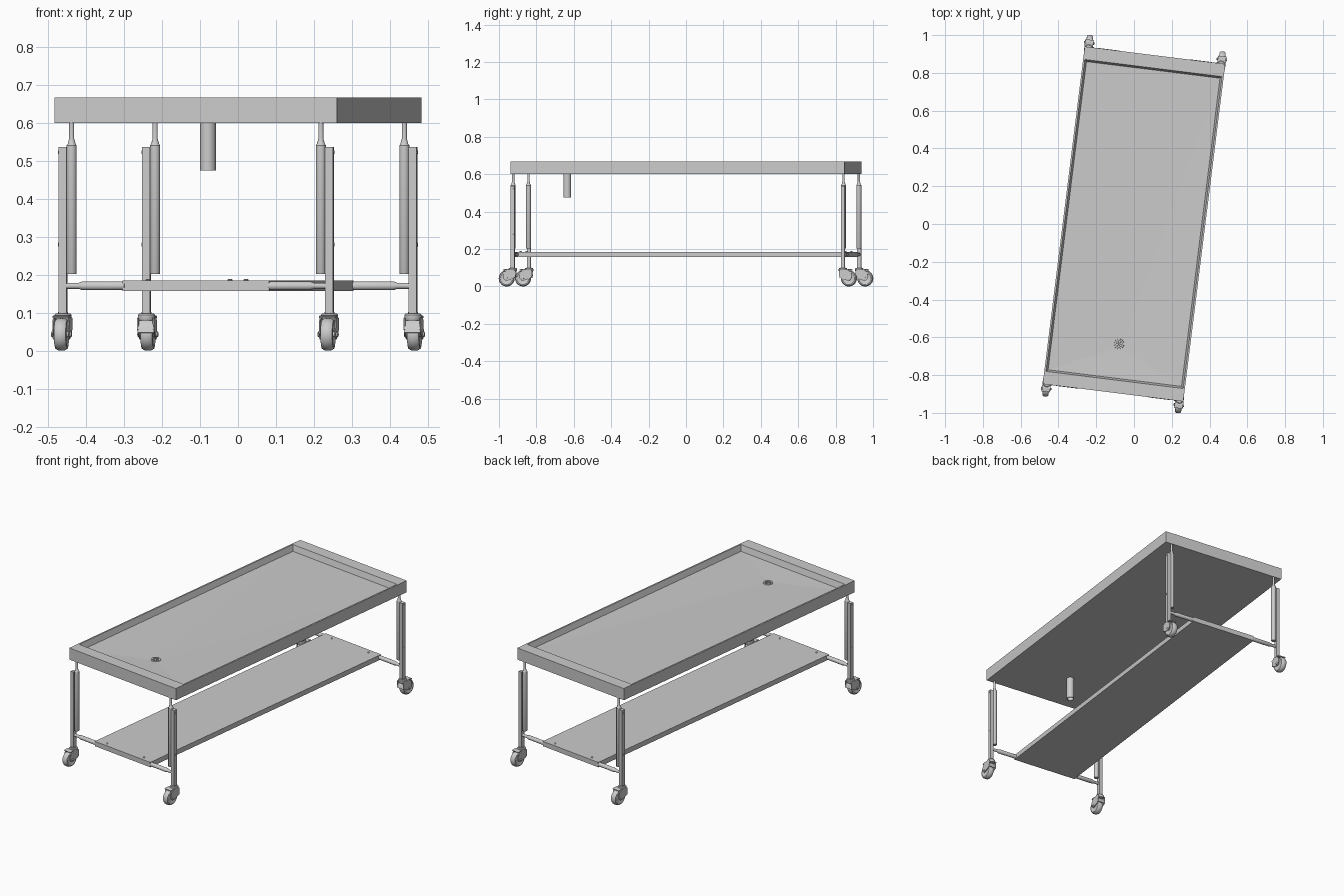
import bpy, bmesh, math
from mathutils import Matrix, Vector

if "Cube" in bpy.data.objects:
    bpy.data.objects.remove(bpy.data.objects["Cube"])

TURN = math.radians(-7.1)          # whole table is turned slightly about z


def finish(name, bm, smooth=True):
    bmesh.ops.recalc_face_normals(bm, faces=bm.faces)
    me = bpy.data.meshes.new(name)
    bm.to_mesh(me)
    bm.free()
    ob = bpy.data.objects.new(name, me)
    bpy.context.collection.objects.link(ob)
    ob.rotation_euler.z = TURN
    if smooth:
        bpy.ops.object.select_all(action='DESELECT')
        ob.select_set(True)
        bpy.context.view_layer.objects.active = ob
        bpy.ops.object.shade_smooth_by_angle(angle=math.radians(35))
    return ob


def box(bm, center, size):
    m = Matrix.Translation(center) @ Matrix.Diagonal((*size, 1))
    bmesh.ops.create_cube(bm, size=1, matrix=m)


def lathe(bm, profile, origin, axis='Z', n=20, closed=False):
    """Revolve (radius, height) points about an axis through origin."""
    rot = {'Z': Matrix(), 'X': Matrix.Rotation(math.pi / 2, 4, 'Y')}[axis]
    m = Matrix.Translation(origin) @ rot
    rings = []
    for r, h in profile:
        rings.append([bm.verts.new(m @ Vector((r * math.cos(2 * math.pi * i / n),
                                               r * math.sin(2 * math.pi * i / n), h)))
                      for i in range(n)])
    pairs = list(zip(rings, rings[1:]))
    if closed:
        pairs.append((rings[-1], rings[0]))
    for a, b in pairs:
        for i in range(n):
            j = (i + 1) % n
            bm.faces.new((a[i], a[j], b[j], b[i]))
    if not closed:
        bm.faces.new(rings[0])
        bm.faces.new(rings[-1])


def plate(bm, outline, x0, x1):
    """Extrude a (y, z) outline between two x positions."""
    a = [bm.verts.new((x0, y, z)) for y, z in outline]
    b = [bm.verts.new((x1, y, z)) for y, z in outline]
    bm.faces.new(a)
    bm.faces.new(b)
    for i in range(len(a)):
        j = (i + 1) % len(a)
        bm.faces.new((a[i], a[j], b[j], b[i]))


# Table top: tray with wide end rims, floor sloping to the drain
DY = -0.64
bm = bmesh.new()
loops = []
for hx, hy, z in ((.375, .90, .60), (.375, .90, .667), (.366, .832, .667), (.356, .822, .634)):
    loops.append([bm.verts.new((sx * hx, sy * hy, z))
                  for sx, sy in ((1, 1), (-1, 1), (-1, -1), (1, -1))])
for a, b in zip(loops, loops[1:]):
    for i in range(4):
        j = (i + 1) % 4
        bm.faces.new((a[i], a[j], b[j], b[i]))
bm.faces.new(loops[0])
hole = [bm.verts.new((.021 * math.cos(i * math.pi / 8), DY + .021 * math.sin(i * math.pi / 8), .626))
        for i in range(16)]
floor = loops[-1]
for k in range(4):
    for i in range(4 * k, 4 * k + 4):
        bm.faces.new((floor[k], hole[i], hole[(i + 1) % 16]))
    bm.faces.new((floor[k], floor[(k + 1) % 4], hole[(4 * k + 4) % 16]))
finish("tray_top", bm, smooth=False)

# Drain pipe with flange and strainer bars
bm = bmesh.new()
lathe(bm, [(.021, .475), (.021, .626), (.027, .627), (.026, .630), (.017, .630), (.017, .475)],
      (0, DY, 0), closed=True)
finish("drain_pipe", bm)
bm = bmesh.new()
for k in range(3):
    m = (Matrix.Translation((0, DY, .625)) @ Matrix.Rotation(k * math.pi / 3, 4, 'Z')
         @ Matrix.Diagonal((.036, .004, .004, 1)))
    bmesh.ops.create_cube(bm, size=1, matrix=m)
finish("drain_strainer", bm, smooth=False)

# Lower shelf with small end bolts
bm = bmesh.new()
box(bm, (0, 0, .171), (.39, 1.80, .028))
finish("lower_shelf", bm, smooth=False)
bm = bmesh.new()
for sy in (-1, 1):
    for x in (-.13, .13):
        lathe(bm, [(.007, .184), (.007, .187), (.004, .189)], (x, sy * .875, 0), n=12)
finish("shelf_bolts", bm)

# Corner assemblies
LX, AX, LY = .354, .331, .89
for sx, xn in ((-1, "left"), (1, "right")):
    for sy, yn in ((-1, "front"), (1, "back")):
        tag = f"{yn}_{xn}"
        x, y = sx * LX, sy * LY

        # Square leg with outer bolts
        bm = bmesh.new()
        box(bm, (x, y, .3145), (.021, .021, .445))
        for z in (.28, .523):
            lathe(bm, [(.005, -.0125), (.005, .0125)], (x, y, z), 'X', 10)
        finish(f"leg_{tag}", bm)

        # Lifting cylinder, tapered cap and rod
        bm = bmesh.new()
        lathe(bm, [(.0125, .202), (.0135, .204), (.0135, .541), (.0105, .545),
                   (.0065, .560), (.0065, .602)], (sx * AX, y, 0))
        finish(f"lift_cylinder_{tag}", bm)

        # Stepped crossbar from shelf to leg
        bm = bmesh.new()
        prof = [(.0115, .19), (.0115, .303), (.008, .312), (.008, .350)]
        lathe(bm, [(r, sx * h) for r, h in prof], (0, y, .171), 'X')
        finish(f"crossbar_{tag}", bm)

        # Caster collar, hood and fork cheeks
        bm = bmesh.new()
        lathe(bm, [(.021, .080), (.023, .084), (.023, .094), (.020, .098), (.013, .098),
                   (.013, .102)], (x, y, 0))
        cheek = [(-.019, .086), (.024, .090), (.046, .077), (.050, .045), (.036, .030),
                 (.024, .032), (-.008, .044), (-.018, .056)]
        for s in (-1, 1):
            plate(bm, [(y + sy * v, z) for v, z in cheek], x + s * .019, x + s * .0225)
        arc = [math.radians(a) for a in range(70, 176, 15)]
        hood = [(.032 + r * math.cos(a), .043 + r * math.sin(a)) for r, seq in
                ((.0505, arc), (.0455, arc[::-1])) for a in seq]
        plate(bm, [(y + sy * v, z) for v, z in hood], x - .022, x + .022)
        finish(f"caster_fork_{tag}", bm)

        # Wheel with rounded tread, and axle
        bm = bmesh.new()
        lathe(bm, [(.028, -.014), (.032, -.0165), (.038, -.0155), (.042, -.009), (.043, 0),
                   (.042, .009), (.038, .0155), (.032, .0165), (.028, .014)],
              (x, y + sy * .032, .043), 'X', 32)
        lathe(bm, [(.004, -.028), (.007, -.026), (.007, .026), (.004, .028)],
              (x, y + sy * .032, .043), 'X', 12)
        finish(f"caster_wheel_{tag}", bm)
